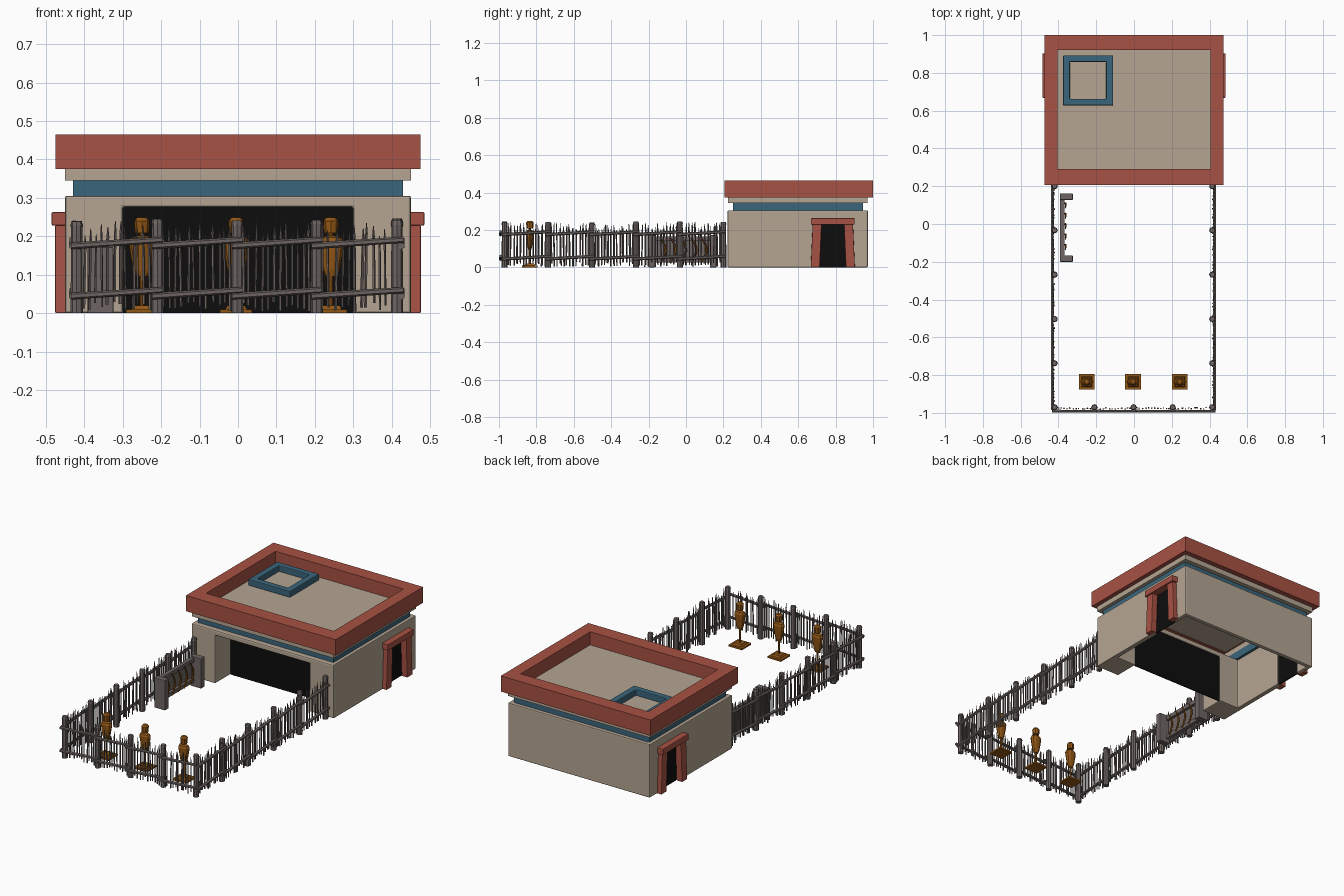
import bpy, bmesh, math, random
from mathutils import Vector, Matrix

if "Cube" in bpy.data.objects:
    bpy.data.objects.remove(bpy.data.objects["Cube"])
random.seed(4)

def mat(name, r, g, b):
    m = bpy.data.materials.new(name)
    m.diffuse_color = (r, g, b, 1)
    m.use_nodes = True
    m.node_tree.nodes["Principled BSDF"].inputs["Base Color"].default_value = m.diffuse_color
    return m

PLASTER = mat("plaster", .46, .375, .29)
RED = mat("red_clay", .39, .084, .058)
BLUE = mat("blue_paint", .042, .133, .2)
BLACK = mat("black_opening", .004, .004, .004)
GREY = mat("grey_wood", .155, .13, .122)
BROWN = mat("orange_wood", .29, .095, .008)

def finish(name, bm, m, bevel=0):
    bmesh.ops.recalc_face_normals(bm, faces=bm.faces)
    me = bpy.data.meshes.new(name)
    bm.to_mesh(me)
    bm.free()
    me.materials.append(m)
    ob = bpy.data.objects.new(name, me)
    bpy.context.collection.objects.link(ob)
    if bevel:
        mod = ob.modifiers.new("bevel", 'BEVEL')
        mod.width, mod.segments, mod.limit_method = bevel, 2, 'ANGLE'
    return ob

def add_box(bm, x0, x1, y0, y1, z0, z1, taper=1.0):
    c = Vector(((x0 + x1) / 2, (y0 + y1) / 2, (z0 + z1) / 2))
    vs = bmesh.ops.create_cube(bm, size=1)['verts']
    for v in vs:
        t = taper if v.co.z > 0 else 1
        v.co = c + Vector((v.co.x * (x1 - x0) * t, v.co.y * (y1 - y0) * t, v.co.z * (z1 - z0)))

def box(name, m, *dims, bevel=0):
    bm = bmesh.new()
    add_box(bm, *dims)
    return finish(name, bm, m, bevel)

def add_rod(bm, a, b, r1, r2, sides=6):
    a, b = Vector(a), Vector(b)
    d = b - a
    M = Matrix.Translation((a + b) / 2) @ d.to_track_quat('Z', 'Y').to_matrix().to_4x4()
    bmesh.ops.create_cone(bm, cap_ends=True, segments=sides, radius1=r1, radius2=r2,
                          depth=d.length, matrix=M)

def ring(name, m, outer, inner, z0, z1, bevel=0):
    """Rectangular frame; outer and inner are (x0, x1, y0, y1)."""
    bm = bmesh.new()
    loops = []
    for (x0, x1, y0, y1), z in ((outer, z0), (outer, z1), (inner, z1), (inner, z0)):
        loops.append([bm.verts.new(p) for p in
                      ((x0, y0, z), (x1, y0, z), (x1, y1, z), (x0, y1, z))])
    for k in range(4):
        p, q = loops[k], loops[(k + 1) % 4]
        for i in range(4):
            j = (i + 1) % 4
            bm.faces.new((p[i], p[j], q[j], q[i]))
    return finish(name, bm, m, bevel)

# --- building walls with cut openings
walls = ring("walls", PLASTER, (-.45, .45, .222, .972), (-.425, .425, .37, .947), 0, .305)
cut = bmesh.new()
add_box(cut, -.3, .3, .1, .5, -.1, .276)
add_box(cut, -.6, -.4, .705, .865, -.1, .232)
add_box(cut, .4, .6, .705, .865, -.1, .232)
cutter = finish("opening_cutter", cut, BLACK)
cutter.hide_render = True
cutter.hide_set(True)
mod = walls.modifiers.new("openings", 'BOOLEAN')
mod.object, mod.operation, mod.solver = cutter, 'DIFFERENCE', 'EXACT'
bev = walls.modifiers.new("bevel", 'BEVEL')
bev.width, bev.segments, bev.limit_method = .006, 2, 'ANGLE'

box("front_opening_panel", BLACK, -.3, .3, .36, .366, 0, .276)
ring("blue_band", BLUE, (-.43, .43, .252, .945), (-.41, .41, .272, .925), .30, .35)
ring("upper_plaster", PLASTER, (-.45, .45, .225, .97), (-.41, .41, .265, .93), .345, .38)
ring("parapet", RED, (-.475, .475, .207, 1.0), (-.405, .405, .29, .92), .375, .465)
box("roof_slab", PLASTER, -.41, .41, .28, .93, .378, .39)
ring("roof_hatch_frame", BLUE, (-.375, -.11, .628, .892), (-.34, -.147, .663, .858), .388, .425, .004)

# --- side doors
for s, side in ((-1, "left"), (1, "right")):
    def xs(a, b):
        return min(s * a, s * b), max(s * a, s * b)
    box(side + "_door_panel", BLACK, *xs(.432, .437), .705, .865, 0, .232)
    box(side + "_door_lintel", RED, *xs(.44, .485), .668, .902, .228, .263, bevel=.003)
    for y0, y1, lean, tag in ((.667, .715, .01, "front"), (.855, .903, -.01, "rear")):
        bm = bmesh.new()
        add_box(bm, *xs(.44, .476), y0, y1, 0, .23)
        for v in bm.verts:
            if v.co.z > .1:
                v.co.y += lean
        finish(f"{side}_door_post_{tag}", bm, RED, .003)

# --- fence: posts, sloping rails and rough pickets along three runs
posts, rails, pickets = bmesh.new(), bmesh.new(), bmesh.new()
side_y = [-.97, -.737, -.503, -.268, -.033, .2]
front_x = [-.42, -.21, -.002, .205, .417]
runs = [([Vector((-.42, y, 0)) for y in side_y], Vector((-1, 0, 0))),
        ([Vector((.414, y, 0)) for y in side_y], Vector((1, 0, 0))),
        ([Vector((x, -.97, 0)) for x in front_x], Vector((0, -1, 0)))]
for r, (pts, out) in enumerate(runs):
    for i, p in enumerate(pts):
        if r < 2 or 0 < i < len(pts) - 1:
            h = random.uniform(.236, .246)
            add_rod(posts, p, p + Vector((0, 0, h - .012)), .016, .0145, 8)
            add_rod(posts, p + Vector((0, 0, h - .012)), p + Vector((0, 0, h)), .0165, .013, 8)
    off = out * (.012 if r < 2 else .021)
    for a, b in zip(pts, pts[1:]):
        d = (b - a).normalized()
        for z in (.052, .183):
            add_rod(rails, a + off - d * .014 + Vector((0, 0, z - .008)),
                    b + off + d * .014 + Vector((0, 0, z + .008)), .009, .008, 6)
        n = 13 if r < 2 else 12
        for k in range(n):
            t = (k + 1 + random.uniform(-.2, .2)) / (n + 1)
            base = a.lerp(b, t) + out * random.uniform(.002, .010)
            z0, z1 = random.uniform(.003, .03), random.uniform(.2, .243)
            mid = base + d * random.uniform(-.004, .004)
            w = random.uniform(.003, .0045)
            lo, up = base + Vector((0, 0, z0)), mid + Vector((0, 0, z1 - .03))
            add_rod(pickets, lo, up, w, w, 5)
            add_rod(pickets, up, mid + Vector((0, 0, z1)), w, .001, 5)
finish("fence_posts", posts, GREY)
finish("fence_rails", rails, GREY)
finish("fence_pickets", pickets, GREY)

# --- practice dummies: plinth, pole, tapered torso, blocky head
torso = [(.095, .014), (.112, .022), (.16, .031), (.185, .034), (.197, .027), (.202, .008)]
for n, x in enumerate((-.25, -.005, .242)):
    bm = bmesh.new()
    y = -.835
    add_box(bm, x - .042, x + .042, y - .042, y + .042, 0, .01)
    add_box(bm, x - .028, x + .028, y - .028, y + .028, .01, .02, .8)
    add_rod(bm, (x, y, .015), (x, y, .215), .006, .006, 8)
    add_rod(bm, (x, y, .208), (x, y, .24), .018, .02, 8)
    add_rod(bm, (x, y, .24), (x, y, .249), .02, .012, 8)
    rows = [[bm.verts.new((x + w * math.cos(a * math.pi / 5), y + .6 * w * math.sin(a * math.pi / 5), z))
             for a in range(10)] for z, w in torso]
    for p, q in zip(rows, rows[1:]):
        for i in range(10):
            j = (i + 1) % 10
            bm.faces.new((p[i], p[j], q[j], q[i]))
    bm.faces.new(rows[0])
    bm.faces.new(rows[-1])
    finish(f"practice_dummy_{n + 1}", bm, BROWN)

# --- rack with curved bows
bm = bmesh.new()
for y0 in (-.2, .128):
    add_box(bm, -.392, -.324, y0, y0 + .034, 0, .172)
add_box(bm, -.392, -.368, -.18, .14, .14, .165)
add_box(bm, -.392, -.368, -.18, .14, .025, .05)
add_box(bm, -.392, -.384, -.18, .14, .03, .16)
finish("bow_rack", bm, GREY, .003)
bm = bmesh.new()
for k in range(5):
    y = -.135 + k * .055
    arc = [Vector((-.362, y + .025 * math.sin(math.pi * t / 6), .03 + .125 * t / 6)) for t in range(7)]
    for i, (a, b) in enumerate(zip(arc, arc[1:])):
        add_rod(bm, a, b, .003 + .0025 * math.sin(math.pi * i / 6),
                .003 + .0025 * math.sin(math.pi * (i + 1) / 6), 6)
finish("bows", bm, BROWN)
